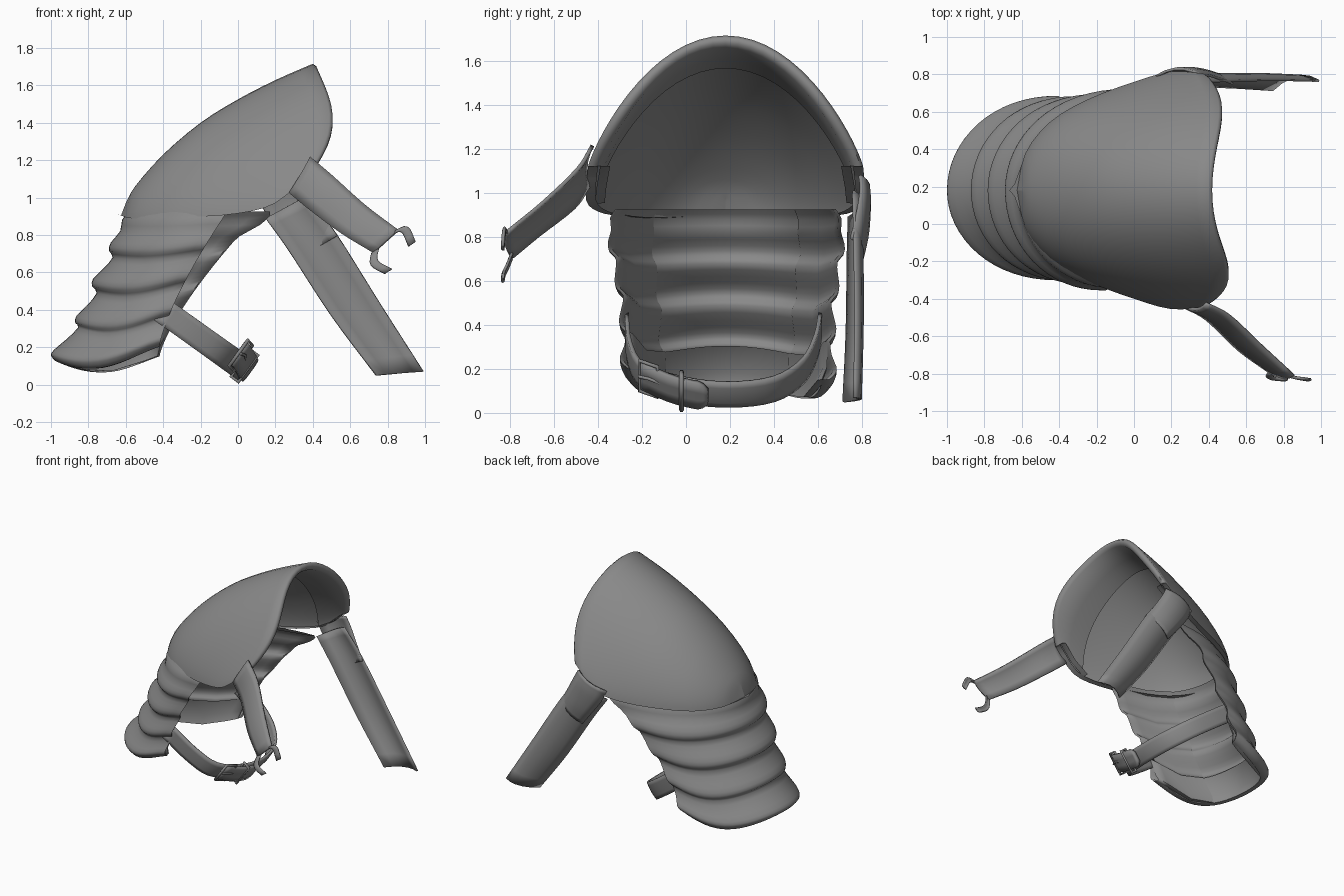
import bpy, bmesh, math
from mathutils import Vector

if "Cube" in bpy.data.objects:
    bpy.data.objects.remove(bpy.data.objects["Cube"])

CY = 0.18  # symmetry line of the armour

mat = bpy.data.materials.new("grey_leather")
mat.diffuse_color = (0.25, 0.25, 0.25, 1)
mat.use_nodes = True
mat.node_tree.nodes["Principled BSDF"].inputs["Base Color"].default_value = mat.diffuse_color


def spline(pts, n):
    """Smooth curve through points, n steps per span."""
    p = [Vector(q) for q in pts]
    p = [2 * p[0] - p[1]] + p + [2 * p[-1] - p[-2]]
    out = []
    for i in range(1, len(p) - 2):
        a, b, c, d = p[i - 1:i + 3]
        for k in range(n):
            t = k / n
            out.append(0.5 * (2 * b + (c - a) * t + (2 * a - 5 * b + 4 * c - d) * t * t
                              + (3 * b - a - 3 * c + d) * t ** 3))
    return out + [p[-2]]


def sheet(name, rows, thick, outward, offset=-1):
    """Skin a grid of points, turn it to face outward, and thicken it if asked."""
    bm = bmesh.new()
    grid = [[bm.verts.new(v) for v in r] for r in rows]
    for r, s in zip(grid, grid[1:]):
        for i in range(len(r) - 1):
            bm.faces.new((r[i], r[i + 1], s[i + 1], s[i]))
    bm.normal_update()
    if sum(f.normal.dot(Vector(outward)) * f.calc_area() for f in bm.faces) < 0:
        bmesh.ops.reverse_faces(bm, faces=bm.faces)
    me = bpy.data.meshes.new(name)
    bm.to_mesh(me)
    bm.free()
    ob = bpy.data.objects.new(name, me)
    bpy.context.collection.objects.link(ob)
    me.materials.append(mat)
    if thick:
        m = ob.modifiers.new("thickness", 'SOLIDIFY')
        m.thickness, m.offset = thick, offset
    bpy.ops.object.select_all(action='DESELECT')
    ob.select_set(True)
    bpy.context.view_layer.objects.active = ob
    bpy.ops.object.shade_smooth_by_angle(angle=math.radians(60))
    return ob


def strap(name, centres, across, bow, thick, outward, n=4):
    """Strip along centres; across holds half-width vectors, bow domes the section."""
    c, a = spline(centres, n), spline(across, n)
    bow = Vector(bow)
    rows = [[p + q * u + bow * (1 - u * u) for u in (-1, -.6, -.2, .2, .6, 1)] for p, q in zip(c, a)]
    return sheet(name, rows, thick, outward, 0)


def rod(name, pts, radius, cyclic=False):
    """Bent round bar."""
    cu = bpy.data.curves.new(name, 'CURVE')
    cu.dimensions = '3D'
    cu.bevel_depth, cu.bevel_resolution, cu.use_fill_caps = radius, 1, True
    sp = cu.splines.new('POLY')
    sp.points.add(len(pts) - 1)
    for q, p in zip(sp.points, pts):
        q.co = (*p, 1)
    sp.use_cyclic_u = cyclic
    ob = bpy.data.objects.new(name, cu)
    bpy.context.collection.objects.link(ob)
    cu.materials.append(mat)
    return ob


def inset(p, d, centre):
    """Move a point by d toward a centre."""
    p = Vector(p)
    v = Vector(centre) - p
    return p + v.normalized() * min(d, v.length)


def hem_sides(row, cols, centre):
    """Fold both ends of a row inward: cols are (column, inset) pairs from inside to edge."""
    n = len(row) - 1
    first = [inset(row[c], d, centre) for c, d in cols]
    last = [inset(row[n - c], d, centre) for c, d in reversed(cols)]
    return first + [Vector(p) for p in row] + last


# Shoulder dome: arches lofted from the lower edge over the ridge
ridge = spline([(-.60, 0, .97), (-.55, 0, 1.06), (-.4, 0, 1.23), (-.2, 0, 1.40),
                (0, 0, 1.525), (.2, 0, 1.628), (.40, 0, 1.715)], 3)
base = spline([(-.625, 0, .905), (-.58, .2, .89), (-.45, .365, .885), (-.25, .485, .895),
               (0, .58, .915), (.2, .635, .97), (.37, .625, 1.12)], 3)
rows = []
for k, (r, b) in enumerate(zip(ridge, base)):
    s = k / (len(ridge) - 1)
    row = []
    for i in range(33):
        t = math.pi * i / 32
        h = max(0, math.sin(t)) ** (1 + .7 * s ** 1.5)
        bulge = .085 + .025 * math.cos(t)
        row.append((b.x + (r.x - b.x) * h + bulge * s ** 3 * math.sin(math.pi * h),
                    CY - max(b.y, 0) * math.cos(t), b.z + (r.z - b.z) * h))
    rows.append(hem_sides(row, [(0, .045), (0, .025)], (b.x - .05, CY, b.z + .02)))
# rolled lip folded back inside the open end
rim = rows[-1]
for src, d, dx in ((rim, .012, .018), (rim, .035, .018), (rim, .055, 0), (rows[-3], .05, 0), (rows[-5], .03, 0)):
    rows.append([inset(p, d, (p.x, CY, 1.12)) + Vector((dx, 0, 0)) for p in src])
sheet("shoulder_dome", rows, 0, (-.6, 0, 1))

# Arm guard: scalloped overlapping bands as U-shaped sections
# columns: apex x, half width, height
prof = spline([(-.585, .50, .925), (-.62, .525, .88), (-.63, .52, .82), (-.68, .535, .76), (-.69, .53, .715),
               (-.67, .50, .68), (-.72, .50, .62), (-.775, .505, .565), (-.78, .495, .525), (-.755, .465, .49),
               (-.81, .475, .42), (-.865, .485, .365), (-.87, .475, .33), (-.855, .455, .305),
               (-.92, .46, .24), (-.985, .48, .185), (-1.0, .475, .155), (-.975, .445, .125)], 2)


def end_x(z, back):
    f = max(0, min(1, (z - .12) / .78))
    top = .07 * max(0, min(1, (z - .78) / .08))
    return -.42 + (.52 * f ** 1.35 + top if back else .35 * f ** 1.35)


rows = []
for p in prof:
    row = []
    for i in range(33):
        t = math.pi * (i / 32 - .5)
        u = abs(math.sin(t))
        xe = end_x(p.z, t > 0)
        low = max(0, 1 - p.z / .95)
        rise = .09 if t < 0 else .03
        row.append((xe + (p.x - xe) * max(0, math.cos(t)) ** .95,
                    CY + p.y * math.sin(t) + (.03 * low * u if t > 0 else 0),
                    p.z - .085 * low * math.sin(math.pi * (1 - math.cos(t))) + rise * low * u ** 4))
    mid = (p.x * .4 + end_x(p.z, False) * .6, CY, p.z)
    rows.append(hem_sides(row, [(9, .006), (5, .03), (1, .035), (0, .02)], mid))
# bottom hem turned up inside
for src, d in ((rows[-1], .035), (rows[-5], .045), (rows[-9], .012)):
    rows.append([inset(p, d, (-.55, CY, p.z)) for p in src])
sheet("arm_bands", rows, 0, (-1, 0, 0))

# Front chest strap with the broken buckle prongs at its end
strap("front_strap", [(.33, -.435, 1.12), (.45, -.50, 1.02), (.62, -.66, .88), (.79, -.80, .765)],
      [(.055, .01, .095), (.06, .01, .09), (.062, .01, .075), (.065, -.01, .06)],
      (.01, -.02, .01), .018, (0, -1, 0))
for n, pts in (("upper_prong", [(.83, -.81, .81), (.87, -.82, .83), (.90, -.825, .82), (.93, -.83, .75)]),
               ("lower_prong", [(.735, -.79, .715), (.725, -.81, .665), (.745, -.825, .635), (.805, -.83, .605)])):
    strap(n, pts, [(.018, 0, .012)] * 4, (0, -.006, 0), .012, (0, -1, 0), 2)

# Back strap: stitched tab and the long hanging strip
strap("back_strap_tab", [(.24, .79, 1.03), (.28, .795, .95), (.36, .785, .83), (.43, .765, .735)],
      [(.12, 0, .05), (.115, 0, .06), (.105, -.01, .06), (.10, -.015, .06)],
      (0, .04, 0), .014, (0, 1, 0))
strap("back_strap", [(.26, .75, .95), (.40, .75, .76), (.63, .75, .40), (.865, .74, .06)],
      [(.11, .01, .06), (.125, .015, .045), (.13, .02, .03), (.125, .025, .01)],
      (0, .05, 0), .012, (0, 1, 0))


# Lower arm strap: loop lying in a sloping plane
def loop(y, z):
    return (-.38 + (.38 - z) * 1.4, y, z)


HALF = (.04, 0, .055)
arc = [(-.27, .40), (-.255, .27), (-.19, .165), (0, .105), (.2, .085),
       (.4, .11), (.53, .19), (.59, .30), (.61, .40)]
strap("arm_strap", [loop(*q) for q in arc], [HALF] * len(arc), (.006, 0, -.006), .018, (1, 0, -1))

# Strap tongue, tapering past the buckle
tip = spline([(.005, -.20, .17), (.04, -.08, .115), (.055, .03, .085), (.06, .10, .075)], 3)
rows = []
for k, p in enumerate(tip):
    w = 1.05 if k < 7 else (1.05, .9, .55)[k - 7]
    rows.append([p + Vector(HALF) * w * u for u in (-1, -.3, .3, 1)])
sheet("strap_tongue", rows, .025, (1, 0, -1), 0)

# Buckle frame, its pin, and the keeper loop
c, a, d = Vector((.015, -.17, .155)), Vector(HALF) * 1.25, Vector((.012, .04, -.014))
rod("buckle_frame", [c - a - d, c + a - d, c + a + d, c - a + d], .010, True)
rod("buckle_pin", [(.015, -.215, .165), (.04, -.17, .155), (.04, -.12, .135)], .008)
c, a, d = Vector((.035, -.02, .1)), Vector(HALF) * 1.3, Vector((.02, 0, -.015))
rod("keeper_loop", [c - a - d, c + a - d, c + a + d, c - a + d], .011, True)
